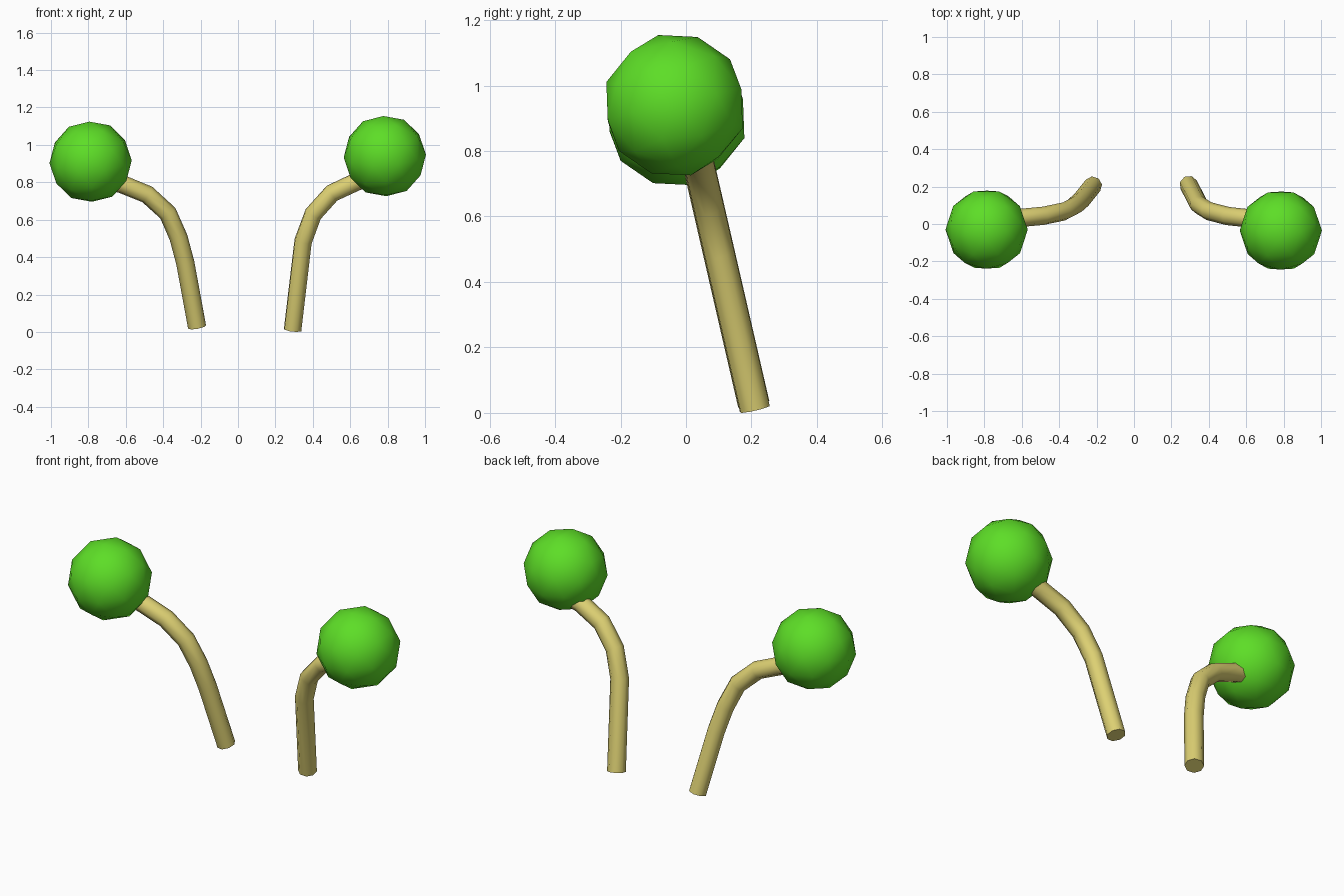
import bpy
from math import radians

default = bpy.data.objects.get("Cube")
if default:
    bpy.data.objects.remove(default, do_unlink=True)


def make_material(name, color):
    mat = bpy.data.materials.new(name)
    mat.use_nodes = True
    mat.diffuse_color = color
    bsdf = next(n for n in mat.node_tree.nodes if n.type == 'BSDF_PRINCIPLED')
    bsdf.inputs["Base Color"].default_value = color
    return mat


green = make_material("bright green", (0.11, 0.73, 0.02, 1))
straw = make_material("straw yellow", (0.72, 0.63, 0.17, 1))


def finish(obj, name, mat, angle):
    obj.name = name
    obj.data.materials.clear()
    obj.data.materials.append(mat)
    bpy.ops.object.select_all(action='DESELECT')
    obj.select_set(True)
    bpy.context.view_layer.objects.active = obj
    bpy.ops.object.shade_smooth_by_angle(angle=radians(angle))


def stalk(name, path):
    # Octagonal tube bent in a plane that leans toward the front
    curve = bpy.data.curves.new(name, 'CURVE')
    curve.dimensions = '3D'
    curve.bevel_depth = 0.049
    curve.bevel_resolution = 2
    curve.use_fill_caps = True
    spline = curve.splines.new('POLY')
    spline.points.add(len(path) - 1)
    for point, (x, z) in zip(spline.points, path):
        point.co = (x, 0.213 - 0.23 * z, z, 1)
    obj = bpy.data.objects.new(name, curve)
    bpy.context.collection.objects.link(obj)
    bpy.ops.object.select_all(action='DESELECT')
    obj.select_set(True)
    bpy.context.view_layer.objects.active = obj
    bpy.ops.object.convert(target='MESH')
    finish(bpy.context.object, name, straw, 60)


def ball(name, center):
    # Coarse round tip, tilted along with its stalk
    bpy.ops.mesh.primitive_ico_sphere_add(
        subdivisions=2, radius=0.22, location=center,
        rotation=(radians(13), radians(-2), radians(90)))
    obj = bpy.context.object
    obj.rotation_euler = (0, 0, 0)
    obj.rotation_mode = 'QUATERNION'
    from mathutils import Euler
    turn = Euler((0, 0, radians(90))).to_quaternion()
    lean = Euler((radians(13), radians(-2), 0)).to_quaternion()
    obj.rotation_quaternion = lean @ turn
    finish(obj, name, green, 60)


# Left antenna
stalk("left_stalk", [(0.292, 0.012), (0.348, 0.485), (0.402, 0.63),
                     (0.503, 0.742), (0.64, 0.806), (0.75, 0.835)])
ball("left_ball", (0.785, -0.035, 0.94))

# Right antenna
stalk("right_stalk", [(-0.219, 0.027), (-0.282, 0.37), (-0.318, 0.505),
                      (-0.375, 0.635), (-0.485, 0.735), (-0.62, 0.79),
                      (-0.72, 0.815)])
ball("right_ball", (-0.788, -0.03, 0.91))
